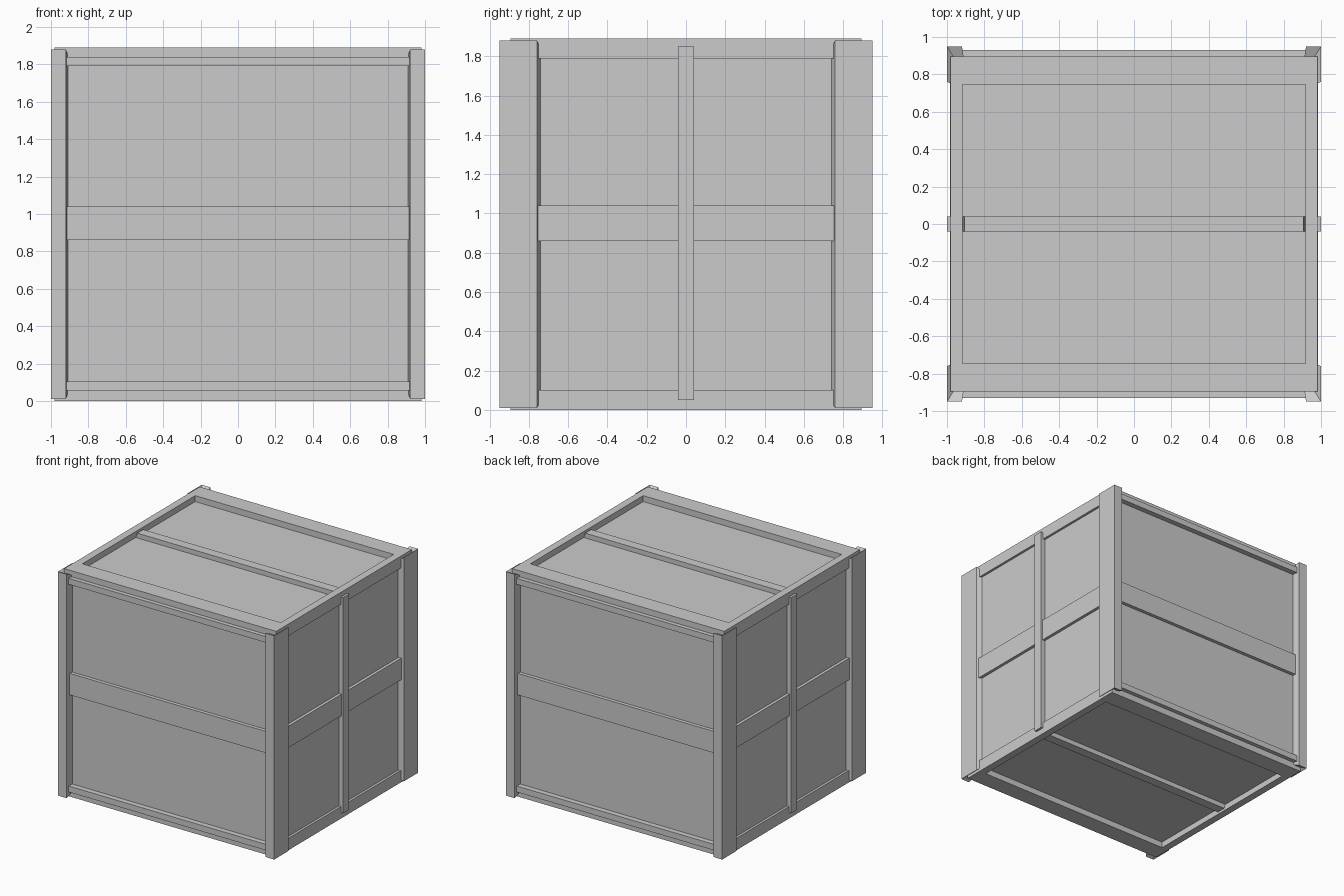
import bpy
import bmesh

cube = bpy.data.objects.get("Cube")
if cube:
    bpy.data.objects.remove(cube, do_unlink=True)

MID = 0.945  # mid height of the crate

grey = bpy.data.materials.new("light grey")
grey.use_nodes = True
grey.diffuse_color = (0.6, 0.6, 0.6, 1)
grey.node_tree.nodes["Principled BSDF"].inputs["Base Color"].default_value = (0.6, 0.6, 0.6, 1)


def make(name, verts, faces):
    bm = bmesh.new()
    vs = [bm.verts.new(v) for v in verts]
    for f in faces:
        bm.faces.new([vs[i] for i in f])
    bmesh.ops.recalc_face_normals(bm, faces=bm.faces)
    mesh = bpy.data.meshes.new(name)
    bm.to_mesh(mesh)
    bm.free()
    mesh.materials.append(grey)
    obj = bpy.data.objects.new(name, mesh)
    bpy.context.collection.objects.link(obj)
    return obj


def rect(x, y, z):
    return [(-x, -y, z), (x, -y, z), (x, y, z), (-x, y, z)]


def loft(name, loops, closed=False):
    """Skin a stack of loops; closed joins the last loop to the first."""
    n = len(loops[0])
    faces = []
    for k in range(len(loops) if closed else len(loops) - 1):
        a, b = k * n, (k + 1) % len(loops) * n
        faces += [(a + i, a + (i + 1) % n, b + (i + 1) % n, b + i) for i in range(n)]
    if not closed:
        faces += [range(n), range((len(loops) - 1) * n, len(loops) * n)]
    return make(name, [p for loop in loops for p in loop], faces)


def box(name, x, y, z):
    loops = [[(x[0], y[0], h), (x[1], y[0], h), (x[1], y[1], h), (x[0], y[1], h)] for h in z]
    return loft(name, loops)


def span(sign, a, b):
    return sorted((sign * a, sign * b))


# Panelled body
box("body_panels", (-0.96, 0.96), (-0.885, 0.885), (0.05, 1.84))

# Rim frames and centre battens on the top and bottom
for up, label in ((1, "top"), (-1, "bottom")):
    def level(z):
        return MID + up * (z - MID)
    low, high = level(1.79), level(1.89)
    loft(label + "_frame", [rect(0.98, 0.895, low), rect(0.98, 0.895, high),
                            rect(0.917, 0.745, high), rect(0.917, 0.745, low)], closed=True)
    loft(label + "_batten", [rect(0.915, 0.04, level(1.82)), rect(0.915, 0.04, level(1.84)),
                             rect(0.905, 0.04, level(1.88))])

# Front and back rails and middle bands
for s, label in ((-1, "front"), (1, "back")):
    for z, part in (((1.79, 1.84), "upper_rail"), ((0.055, 0.105), "lower_rail")):
        box(f"{label}_{part}", (-0.94, 0.94), span(s, 0.87, 0.93), z)
    box(label + "_band", (-0.94, 0.94), span(s, 0.87, 0.915), (0.86, 1.04))

# Side bands and upright battens
for s, label in ((1, "left"), (-1, "right")):
    box(label + "_band", span(s, 0.94, 0.985), (-0.8, 0.8), (0.86, 1.04))
    box(label + "_batten", span(s, 0.94, 1.0), (-0.04, 0.04), (0.05, 1.85))

# L-shaped corner posts, chamfered towards the body
outline = [(1, 0.95, 1.88), (1, 0.76, 1.88), (0.96, 0.742, 1.85),
           (0.96, 0.885, 1.85), (0.91, 0.885, 1.85), (0.92, 0.95, 1.88)]
caps = [(0, 1, 2, 3), (0, 3, 4, 5)]
for sx, xl in ((1, "left"), (-1, "right")):
    for sy, yl in ((-1, "front"), (1, "back")):
        verts = [(sx * x, sy * y, MID + u * (z - MID)) for u in (1, -1) for x, y, z in outline]
        faces = [(i, (i + 1) % 6, (i + 1) % 6 + 6, i + 6) for i in range(6)]
        faces += caps + [[i + 6 for i in c] for c in caps]
        make(f"{yl}_{xl}_post", verts, faces)
